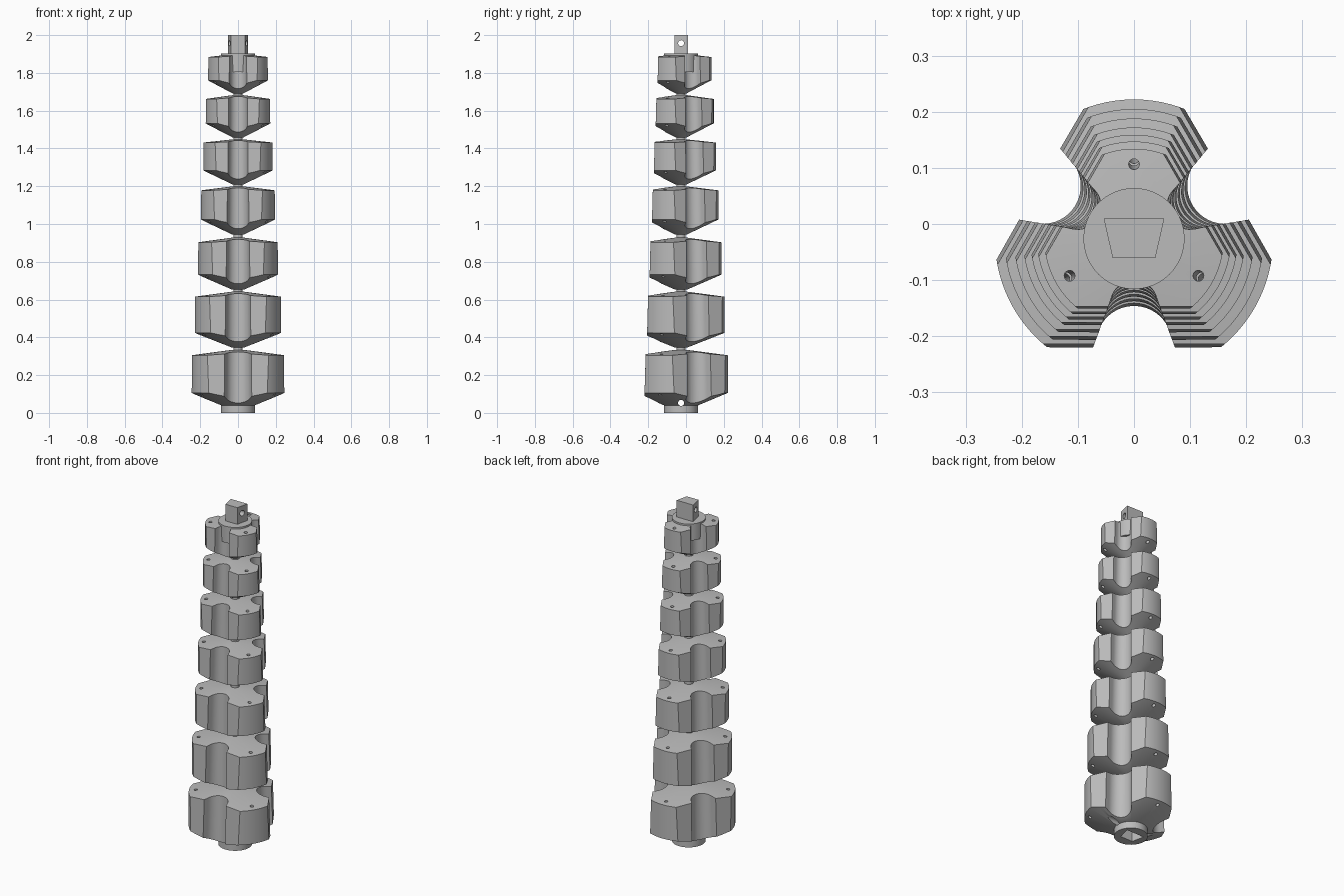
import bpy, bmesh, math
from mathutils import Vector, Matrix

if "Cube" in bpy.data.objects:
    bpy.data.objects.remove(bpy.data.objects["Cube"])

AXIS_Y = -0.026      # the tower axis sits slightly forward of the bounding box centre
grey = bpy.data.materials.new("plain grey")
grey.use_nodes = True
GREY = (0.5, 0.5, 0.5, 1)
grey.diffuse_color = GREY
grey.node_tree.nodes["Principled BSDF"].inputs["Base Color"].default_value = GREY


def finish(name, bm):
    bmesh.ops.recalc_face_normals(bm, faces=bm.faces)
    mesh = bpy.data.meshes.new(name)
    bm.to_mesh(mesh)
    bm.free()
    mesh.materials.append(grey)
    ob = bpy.data.objects.new(name, mesh)
    ob.location.y = AXIS_Y
    bpy.context.collection.objects.link(ob)
    return ob


def loft(name, lower, upper):
    """Solid between two matching rings of points."""
    bm = bmesh.new()
    a, b = [[bm.verts.new(p) for p in ring] for ring in (lower, upper)]
    for i in range(len(a)):
        j = (i + 1) % len(a)
        bm.faces.new((a[i], a[j], b[j], b[i]))
    bm.faces.new(a[::-1])
    bm.faces.new(b)
    return finish(name, bm)


def lathe(name, profile, sides=96):
    """Solid of revolution from (radius, height) pairs, closed by flat caps."""
    bm = bmesh.new()
    rings = [[bm.verts.new((r * math.cos(k * math.tau / sides),
                            r * math.sin(k * math.tau / sides), z))
              for k in range(sides)] for r, z in profile]
    for a, b in zip(rings, rings[1:]):
        for i in range(sides):
            j = (i + 1) % sides
            bm.faces.new((a[i], a[j], b[j], b[i]))
    bm.faces.new(rings[0][::-1])
    bm.faces.new(rings[-1])
    return finish(name, bm)


def rods(name, ends, radius):
    """Round bars between pairs of points, used for drilling."""
    bm = bmesh.new()
    for p, q in ends:
        p, q = Vector(p), Vector(q)
        turn = (q - p).to_track_quat('Z', 'Y').to_matrix().to_4x4()
        bmesh.ops.create_cone(bm, cap_ends=True, segments=24, radius1=radius, radius2=radius,
                              depth=(q - p).length,
                              matrix=Matrix.Translation((p + q) / 2) @ turn)
    ob = finish(name, bm)
    ob.hide_render = True
    return ob


def combine(ob, other, operation):
    mod = ob.modifiers.new("bool", 'BOOLEAN')
    mod.operation, mod.solver, mod.object = operation, 'EXACT', other
    bpy.context.view_layer.objects.active = ob
    bpy.ops.object.modifier_apply(modifier=mod.name)


def smooth(ob):
    bpy.ops.object.select_all(action='DESELECT')
    ob.select_set(True)
    bpy.context.view_layer.objects.active = ob
    bpy.ops.object.shade_smooth_by_angle(angle=math.radians(25))


def lobed_ring(d, z):
    """Triangle outline with flat sides at distance d, each cut by a round groove."""
    side = [(d, -1.73 * d), (d, -0.376 * d)]
    for k in range(19):
        t = math.radians(255 - 150 * k / 18)
        side.append((0.96 * d + 0.345 * d * math.cos(math.pi + t - math.radians(180)),
                     -0.345 * d * math.sin(t)))
    side.append((d, 0.376 * d))
    pts = []
    for n in range(3):
        c, s = math.cos(math.radians(30 + 120 * n)), math.sin(math.radians(30 + 120 * n))
        ordered = side[:2] + sorted(side[2:-1], key=lambda p: p[1]) + side[-1:]
        pts += [(u * c - v * s, u * s + v * c, z) for u, v in ordered]
    return pts


def key_ring(scale, z):
    """Trapezoid section shared by the top tang and the bottom socket."""
    return [(x * scale, y * scale, z) for x, y in
            ((-0.038, -0.035), (0.038, -0.035), (0.054, 0.036), (-0.054, 0.036))]


# Drills: three leaning cord holes, a cross pin at each end, and the socket
cord_ends = []
for n in range(3):
    a = math.radians(90 + 120 * n)
    cord_ends.append([(r * math.cos(a), r * math.sin(a), z) for r, z in ((0.226, 0), (0.127, 2))])
cord_drill = rods("cord_drill", cord_ends, 0.0095)
pin_drill = rods("pin_drill", [((-0.4, 0, z), (0.4, 0, z)) for z in (0.053, 1.957)], 0.016)
socket_cutter = loft("socket_cutter", key_ring(1.05, -0.02), key_ring(1.05, 0.11))

# Vertebrae: radius, inner bottom, rim bottom, rim top, inner top
sections = [
    (0.248, 0.040, 0.106, 0.305, 0.334),
    (0.231, 0.345, 0.424, 0.615, 0.642),
    (0.214, 0.652, 0.732, 0.903, 0.928),
    (0.198, 0.944, 1.024, 1.178, 1.199),
    (0.185, 1.210, 1.284, 1.431, 1.448),
    (0.173, 1.459, 1.533, 1.662, 1.682),
    (0.160, 1.692, 1.761, 1.884, 1.899),
]
for i, (radius, z0, z1, z2, z3) in enumerate(sections):
    hub = 0.09 if i == 0 else 0.03
    body = lathe(f"vertebra_{i + 1}", [(hub, z0), (radius, z1), (radius, z2), (0.03, z3)])
    flat = 0.782 * radius
    prism = loft("lobe_prism", lobed_ring(flat * 1.01, z0 - 0.01),
                 lobed_ring(flat * 0.962, z3 + 0.01))
    combine(body, prism, 'INTERSECT')
    bpy.data.objects.remove(prism)
    combine(body, cord_drill, 'DIFFERENCE')
    if i == 0:
        combine(body, pin_drill, 'DIFFERENCE')
        combine(body, socket_cutter, 'DIFFERENCE')
    smooth(body)

# Thin necks joining neighbouring vertebrae
for i, (low, high) in enumerate(zip(sections, sections[1:])):
    smooth(lathe(f"neck_{i + 1}", [(0.024, low[4] - 0.03), (0.024, high[1] + 0.03)], 32))

# Collars at both ends
bottom_collar = lathe("bottom_collar", [(0.09, 0), (0.09, 0.041)])
combine(bottom_collar, pin_drill, 'DIFFERENCE')
combine(bottom_collar, socket_cutter, 'DIFFERENCE')
smooth(bottom_collar)
smooth(lathe("top_collar", [(0.09, 1.805), (0.09, 1.902)]))

# Keyed tang on top
tang = loft("top_tang", key_ring(1, 1.89), key_ring(1, 2.0))
combine(tang, pin_drill, 'DIFFERENCE')
smooth(tang)

for helper in (cord_drill, pin_drill, socket_cutter):
    bpy.data.objects.remove(helper)
